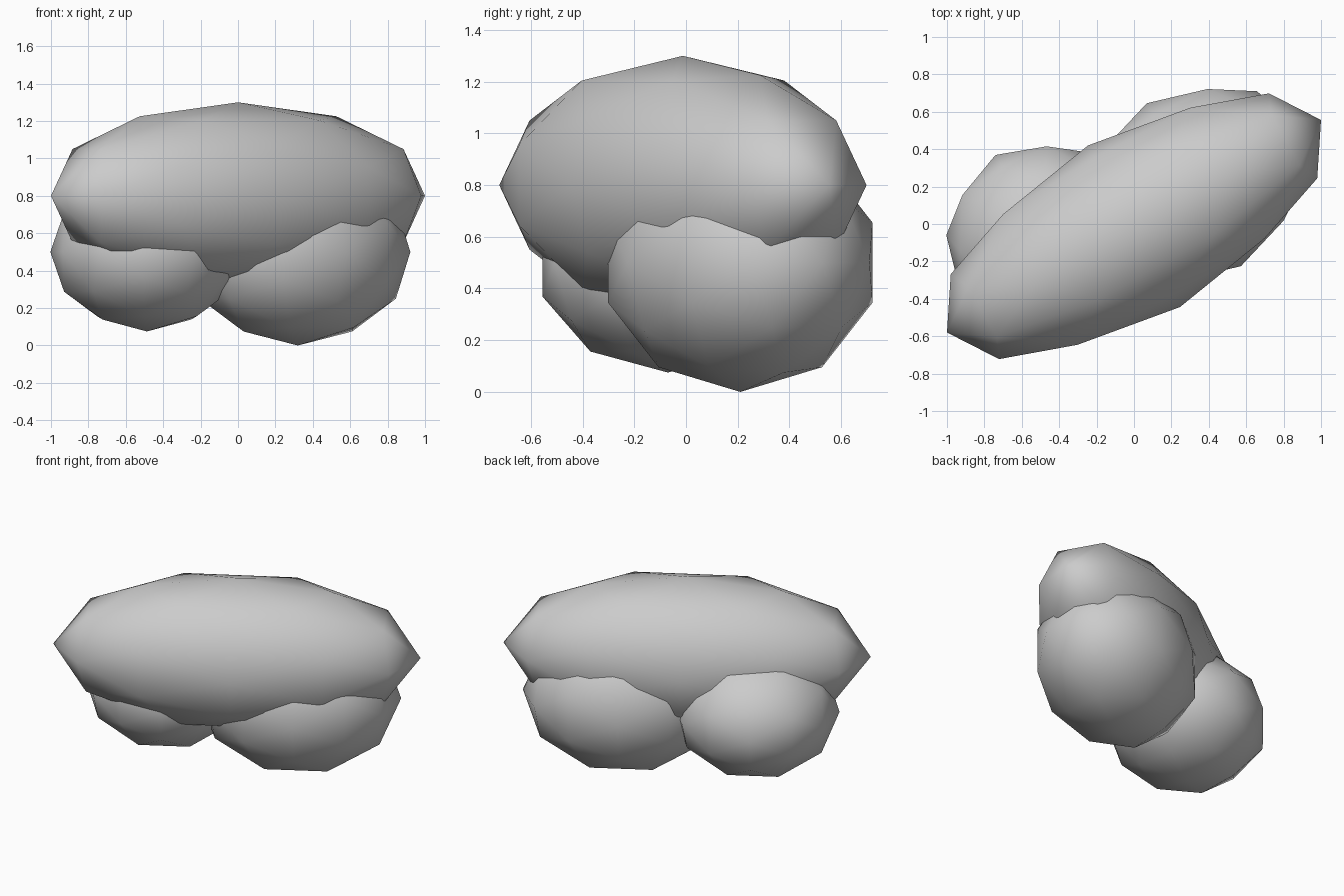
import bpy, bmesh
from itertools import product
from math import radians, sqrt

if "Cube" in bpy.data.objects:
    bpy.data.objects.remove(bpy.data.objects["Cube"])

# Unit faceted ball: 12 icosahedron corners plus 30 edge midpoints,
# oriented so that a midpoint lies on every axis
PHI = (1 + sqrt(5)) / 2
R = sqrt(1 + PHI * PHI)
SEEDS = [(1 / R, 0, PHI / R), (1, 0, 0), (0.5, PHI / 2, 0.5 / PHI)]


def ball_points():
    pts = set()
    for seed in SEEDS:
        for signs in product((1, -1), repeat=3):
            p = [round(c * s, 6) + 0.0 for c, s in zip(seed, signs)]
            for k in range(3):
                pts.add(tuple(p[k:] + p[:k]))
    return sorted(pts)


def blob(name, centre, radii, turn):
    bm = bmesh.new()
    for p in ball_points():
        bm.verts.new(p)
    bmesh.ops.convex_hull(bm, input=bm.verts[:])
    bmesh.ops.recalc_face_normals(bm, faces=bm.faces[:])
    for f in bm.faces:
        f.smooth = True
    mesh = bpy.data.meshes.new(name)
    bm.to_mesh(mesh)
    bm.free()
    obj = bpy.data.objects.new(name, mesh)
    obj.location = centre
    obj.scale = radii
    obj.rotation_euler.z = radians(turn)
    bpy.context.collection.objects.link(obj)
    return obj


# Long upper lobe resting on two rounder lower lobes
blob("upper_lobe", (0, -0.012, 0.80), (1.15, 0.497, 0.50), 29.6)
blob("lower_lobe_large", (0.32, 0.21, 0.50), (0.637, 0.503, 0.50), 30)
blob("lower_lobe_small", (-0.487, -0.07, 0.50), (0.52, 0.507, 0.425), 30)
